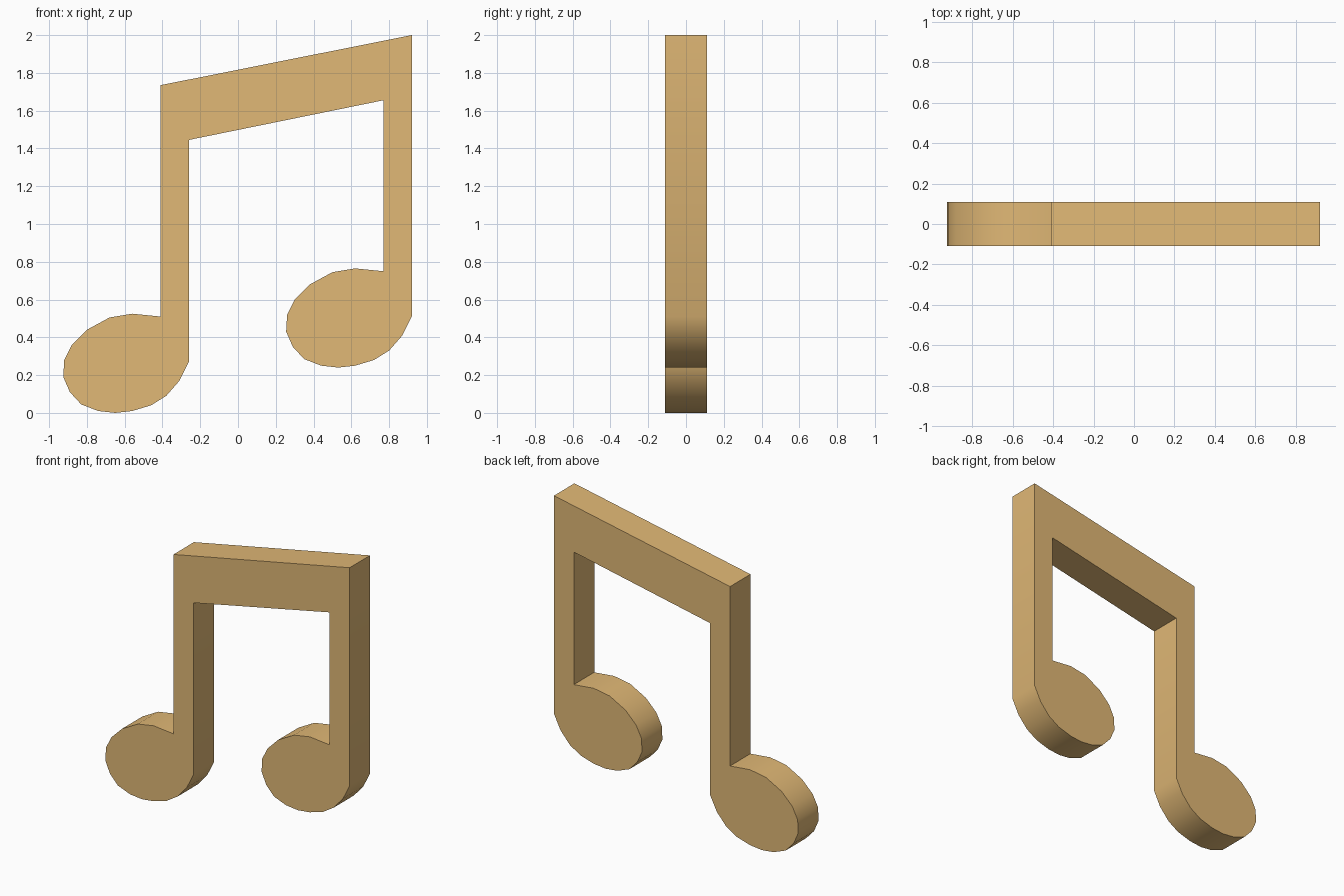
import bpy, bmesh
from math import radians

if "Cube" in bpy.data.objects:
    bpy.data.objects.remove(bpy.data.objects["Cube"])

HALF_DEPTH = 0.11
STEP = (1.18, 0.24)  # offset from the left note to the right note

# Note head, from the stem's outer edge round the underside to its inner edge
head = [(-0.26, 0.27), (-0.31, 0.17), (-0.38, 0.09), (-0.46, 0.04),
        (-0.56, 0.01), (-0.65, 0.0), (-0.74, 0.01), (-0.83, 0.045),
        (-0.89, 0.11), (-0.925, 0.19), (-0.92, 0.28), (-0.88, 0.36),
        (-0.80, 0.44), (-0.68, 0.505), (-0.56, 0.525), (-0.41, 0.51)]
right_head = [(x + STEP[0], z + STEP[1]) for x, z in head]

# Whole outline: sloping beam, right note, underside of beam, left note
outline = ([(-0.41, 1.735), (0.92, 2.0)] + right_head
           + [(0.77, 1.655), (-0.26, 1.445)] + head)

# Extrude the outline through the depth
bm = bmesh.new()
face = bm.faces.new([bm.verts.new((x, -HALF_DEPTH, z)) for x, z in outline])
ext = bmesh.ops.extrude_face_region(bm, geom=[face], use_keep_orig=True)
moved = [g for g in ext["geom"] if isinstance(g, bmesh.types.BMVert)]
bmesh.ops.translate(bm, verts=moved, vec=(0, 2 * HALF_DEPTH, 0))
bmesh.ops.recalc_face_normals(bm, faces=bm.faces)
mesh = bpy.data.meshes.new("beamed_music_note")
bm.to_mesh(mesh)
bm.free()

note = bpy.data.objects.new("beamed_music_note", mesh)
bpy.context.collection.objects.link(note)

# Warm gold finish, smooth head rims with crisp edges
gold = bpy.data.materials.new("warm_gold")
gold.diffuse_color = (0.75, 0.48, 0.18, 1)
gold.use_nodes = True
gold.node_tree.nodes["Principled BSDF"].inputs["Base Color"].default_value = gold.diffuse_color
mesh.materials.append(gold)
bpy.context.view_layer.objects.active = note
note.select_set(True)
bpy.ops.object.shade_smooth_by_angle(angle=radians(40))
